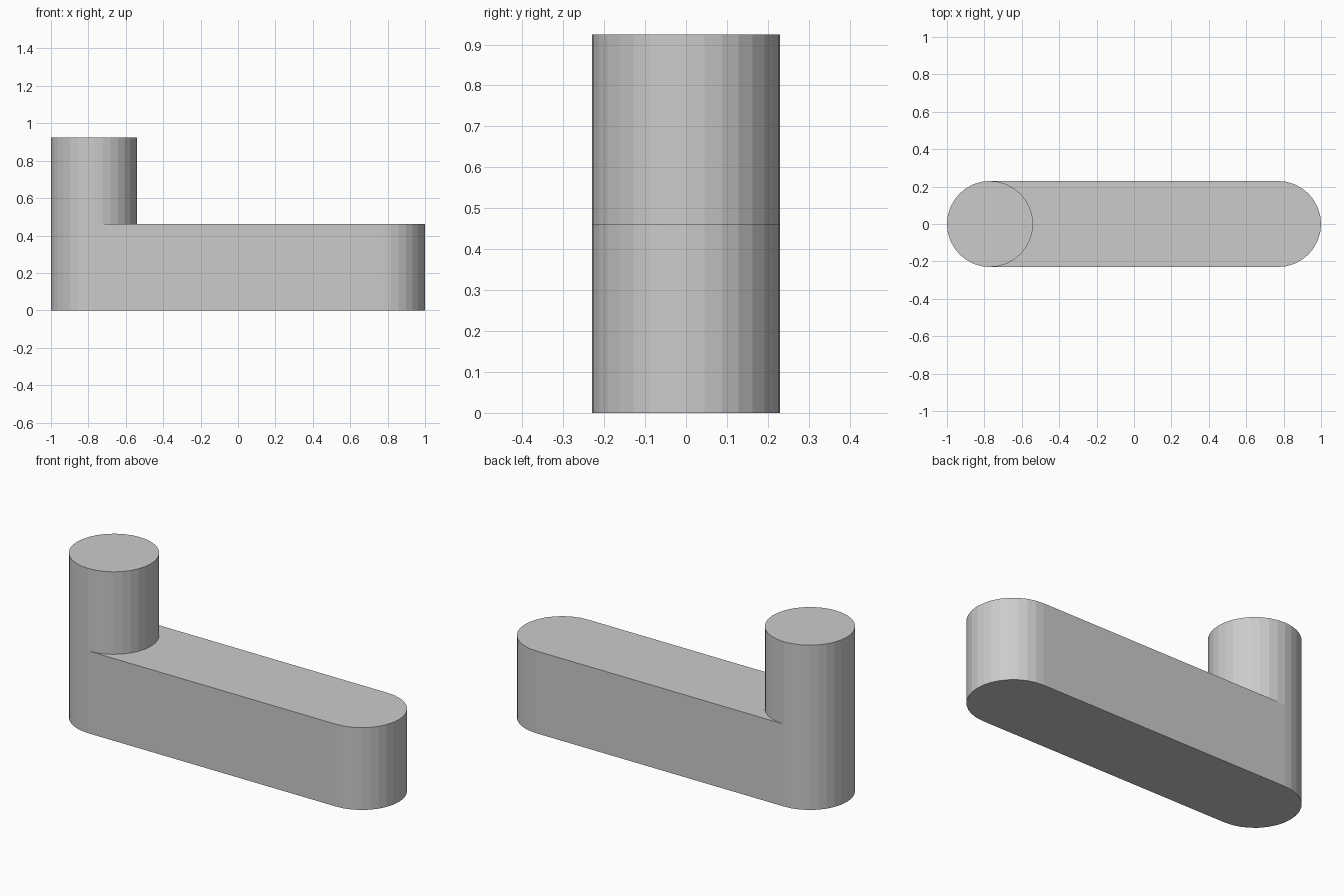
import bpy, bmesh
from math import cos, sin, pi

if "Cube" in bpy.data.objects:
    bpy.data.objects.remove(bpy.data.objects["Cube"])

R, CX = 0.23, 0.77            # end radius and end-centre offset
BAR_TOP, POST_TOP = 0.462, 0.925
HALF = 16                     # facets per half circle

bm = bmesh.new()


def arc(cx, z, start):
    """Half circle, counter-clockwise, from the start angle."""
    return [bm.verts.new((cx + R * cos(start + pi * i / HALF),
                          R * sin(start + pi * i / HALF), z))
            for i in range(HALF + 1)]


def walls(low, high, closed=True):
    n = len(low)
    for i in range(n if closed else n - 1):
        j = (i + 1) % n
        bm.faces.new((low[i], low[j], high[j], high[i]))


# Rounded bar: outline at the base and at the bar top
right_low, left_low = arc(CX, 0, -pi / 2), arc(-CX, 0, pi / 2)
right_mid, left_mid = arc(CX, BAR_TOP, -pi / 2), arc(-CX, BAR_TOP, pi / 2)
base = right_low + left_low
walls(base, right_mid + left_mid)
bm.faces.new(base[::-1])

# Inner half of the post's foot, and the bar top around it
inner = arc(-CX, BAR_TOP, -pi / 2)[1:-1]
bm.faces.new(right_mid + [left_mid[0]] + inner[::-1] + [left_mid[-1]])

# Post rising from the left end
foot = left_mid + inner
head = [bm.verts.new((v.co.x, v.co.y, POST_TOP)) for v in foot]
walls(foot, head)
bm.faces.new(head)

bm.normal_update()
mesh = bpy.data.meshes.new("bar_with_post")
bm.to_mesh(mesh)
bm.free()
bpy.context.collection.objects.link(bpy.data.objects.new("bar_with_post", mesh))
